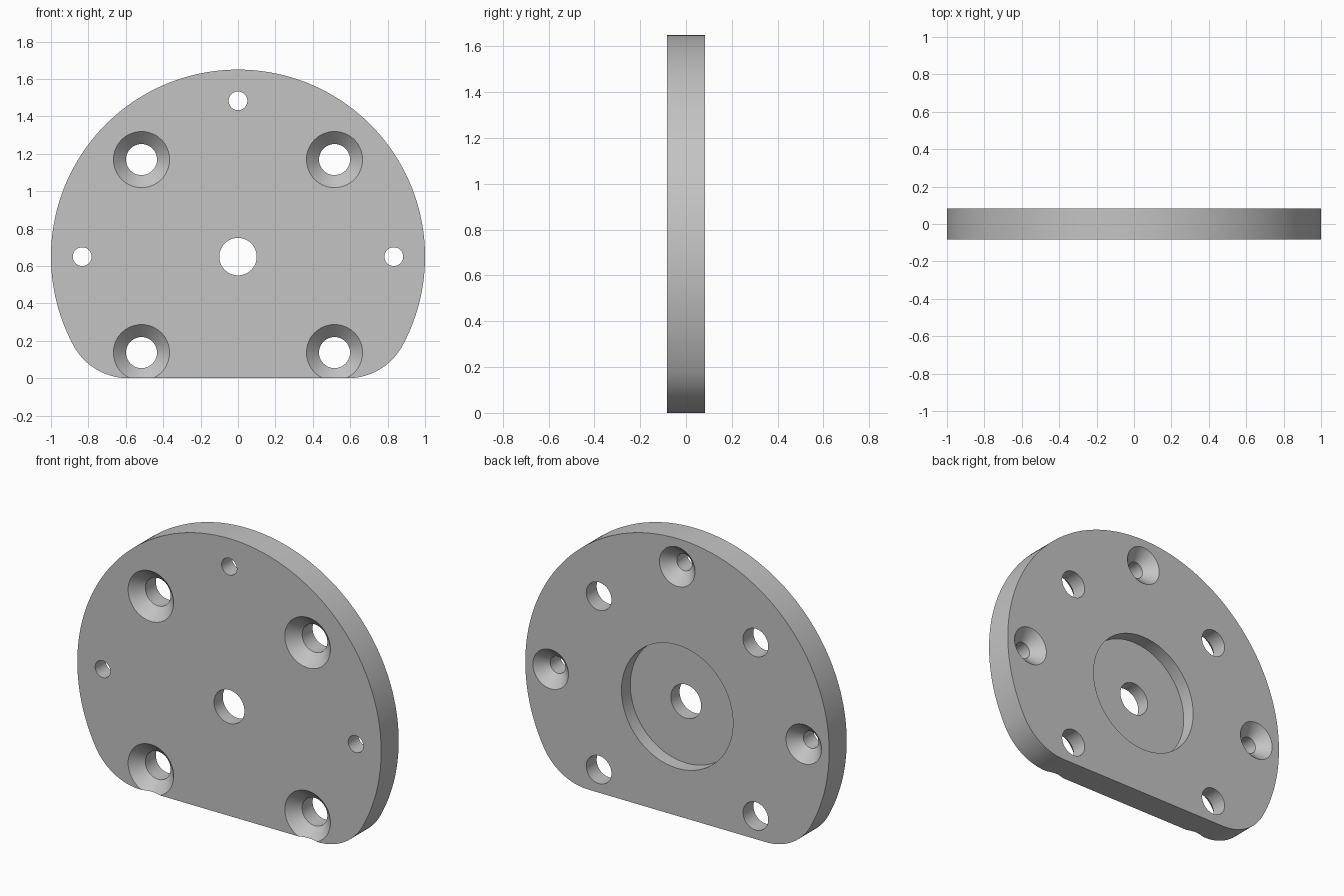
import bpy, bmesh, math
from math import cos, sin, pi

cube = bpy.data.objects.get("Cube")
if cube:
    bpy.data.objects.remove(cube, do_unlink=True)

HALF = 0.0825          # half the plate thickness
CZ = 0.65              # height of the disc centre
FILLET = 1 / 3         # rounding between disc and flat foot
SEG = 64

grey = bpy.data.materials.new("satin_grey")
grey.use_nodes = True
colour = (0.55, 0.55, 0.55, 1)
grey.diffuse_color = colour
grey.node_tree.nodes["Principled BSDF"].inputs["Base Color"].default_value = colour


def arc(cx, cz, r, a0, a1, n):
    return [(cx + r * cos(a0 + (a1 - a0) * i / n),
             cz + r * sin(a0 + (a1 - a0) * i / n)) for i in range(n + 1)]


def to_object(bm, name):
    bmesh.ops.remove_doubles(bm, verts=bm.verts, dist=1e-5)
    bmesh.ops.recalc_face_normals(bm, faces=bm.faces)
    mesh = bpy.data.meshes.new(name)
    bm.to_mesh(mesh)
    bm.free()
    mesh.materials.append(grey)
    obj = bpy.data.objects.new(name, mesh)
    bpy.context.collection.objects.link(obj)
    return obj


def add_bore(bm, x, z, profile):
    """Turn a (radius, y) profile about the y axis into a closed cutter."""
    rings = [[bm.verts.new((px, y, pz)) for px, pz in arc(x, z, r, 0, 2 * pi, SEG)[:-1]]
             for r, y in profile]
    for a, b in zip(rings, rings[1:]):
        for i in range(SEG):
            j = (i + 1) % SEG
            bm.faces.new((a[i], a[j], b[j], b[i]))
    bm.faces.new(rings[0])
    bm.faces.new(rings[-1])


def countersunk(bore, head, side):
    """Through bore with a 45 degree head; side is -1 front, 1 back."""
    extra = 0.03
    return [(bore, -side * (HALF + extra)),
            (bore, side * (HALF - (head - bore))),
            (head + extra, side * (HALF + extra))]


# Plate: disc with a flat foot and rounded corners
fx = math.sqrt((1 - FILLET) ** 2 - (CZ - FILLET) ** 2)
tilt = math.atan2(CZ - FILLET, fx)
outline = (arc(fx, FILLET, FILLET, -pi / 2, -tilt, 24)
           + arc(0, CZ, 1, -tilt, pi + tilt, 144)[1:-1]
           + arc(-fx, FILLET, FILLET, pi + tilt, 1.5 * pi, 24))
bm = bmesh.new()
face = bm.faces.new([bm.verts.new((x, -HALF, z)) for x, z in outline])
ext = bmesh.ops.extrude_face_region(bm, geom=[face])
bmesh.ops.translate(bm, vec=(0, 2 * HALF, 0),
                    verts=[v for v in ext["geom"] if isinstance(v, bmesh.types.BMVert)])
plate = to_object(bm, "mounting_plate")

# Cutters: four front-countersunk holes, three back-countersunk holes, stepped centre
bm = bmesh.new()
for x in (-0.516, 0.516):
    for z in (0.137, 1.169):
        add_bore(bm, x, z, countersunk(0.083, 0.15, -1))
for x, z in ((-0.833, CZ), (0.833, CZ), (0, CZ + 0.833)):
    add_bore(bm, x, z, countersunk(0.05, 0.117, 1))
add_bore(bm, 0, CZ, [(0.1, -0.12), (0.1, 0), (0.367, 0), (0.367, 0.12)])
cutter = to_object(bm, "hole_cutter")
cutter.hide_render = True

# Cut the holes, then drop the helper
mod = plate.modifiers.new("holes", 'BOOLEAN')
mod.operation = 'DIFFERENCE'
mod.solver = 'EXACT'
mod.object = cutter
bpy.ops.object.select_all(action='DESELECT')
bpy.context.view_layer.objects.active = plate
plate.select_set(True)
bpy.ops.object.modifier_apply(modifier=mod.name)
bpy.data.objects.remove(cutter, do_unlink=True)
bpy.ops.object.shade_smooth_by_angle(angle=math.radians(30))
